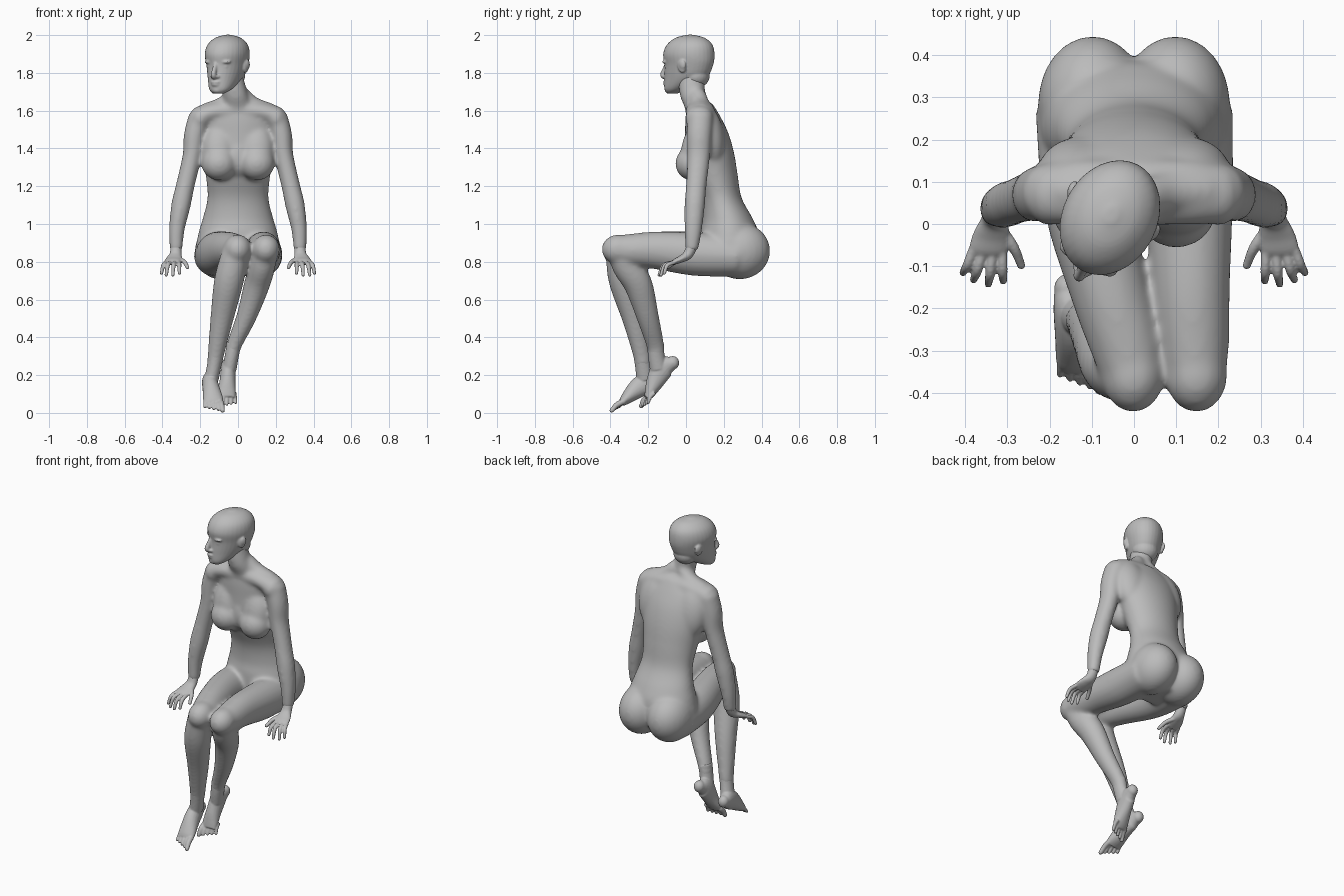
import bpy, bmesh, math
from mathutils import Vector, Matrix

skin = bpy.data.materials.new("plain_grey")
skin.diffuse_color = (0.5, 0.5, 0.5, 1)
X, Y, Z = Vector((1, 0, 0)), Vector((0, 1, 0)), Vector((0, 0, 1))


def spline(rings, steps=5):
    """Smooth curve through the rings (Catmull-Rom)."""
    p = [Vector(r) for r in rings]
    p = [p[0] * 2 - p[1]] + p + [p[-1] * 2 - p[-2]]
    out = []
    for i in range(1, len(p) - 2):
        a, b, c, d = p[i - 1:i + 3]
        for k in range(steps):
            t = k / steps
            out.append(0.5 * (2 * b + (c - a) * t + (2 * a - 5 * b + 4 * c - d) * t * t
                              + (3 * b - a - 3 * c + d) * t ** 3))
    return out + [p[-2]]


def loft(bm, rings, hint=X, level=False, sides=20):
    """Tube through rings (x, y, z, half width, half depth)."""
    rs = spline(rings)
    loops = []
    for i, r in enumerate(rs):
        c = Vector(r[:3])
        t = Vector(rs[min(i + 1, len(rs) - 1)][:3]) - Vector(rs[max(i - 1, 0)][:3])
        t = Z if level else t.normalized()
        u = (hint - t * hint.dot(t)).normalized()
        v = t.cross(u)
        loops.append([bm.verts.new(c + u * math.cos(a) * max(r[3], .004) + v * math.sin(a) * max(r[4], .004))
                      for a in (2 * math.pi * k / sides for k in range(sides))])
    for a, b in zip(loops, loops[1:]):
        for k in range(sides):
            n = (k + 1) % sides
            bm.faces.new((a[k], a[n], b[n], b[k]))
    bm.faces.new(loops[0][::-1])
    bm.faces.new(loops[-1])


def ball(bm, c, r, tilt=0):
    m = Matrix.Translation(c) @ Matrix.Rotation(tilt, 4, 'X') @ Matrix.Diagonal((*r, 1))
    bmesh.ops.create_uvsphere(bm, u_segments=24, v_segments=16, radius=1, matrix=m)


def finger(bm, a, b, c, r):
    """Bent digit with a rounded tip."""
    loft(bm, [(*a, r, r), (*b, r, r), (*c, r * .8, r * .8)], sides=10)
    ball(bm, c, (r * .8,) * 3)


def finish(bm, name, voxel, smooth):
    """Fuse the overlapping volumes into one smooth skin."""
    bmesh.ops.recalc_face_normals(bm, faces=bm.faces)
    me = bpy.data.meshes.new(name)
    bm.to_mesh(me)
    bm.free()
    ob = bpy.data.objects.new(name, me)
    bpy.context.collection.objects.link(ob)
    me.materials.append(skin)
    rm = ob.modifiers.new("fuse", 'REMESH')
    rm.mode, rm.voxel_size, rm.use_smooth_shade = 'VOXEL', voxel, True
    sm = ob.modifiers.new("soften", 'SMOOTH')
    sm.factor, sm.iterations = 0.5, smooth
    return ob


# Body: torso, neck, shoulders
body = bmesh.new()
loft(body, [(0, .22, .74, .13, .10), (0, .23, .85, .218, .15), (0, .23, .95, .21, .155),
            (0, .22, 1.03, .187, .133), (0, .185, 1.14, .162, .109), (0, .15, 1.26, .172, .124),
            (0, .125, 1.38, .192, .129), (0, .11, 1.48, .2, .115), (0, .092, 1.56, .2, .095),
            (0, .075, 1.635, .1, .068)], level=True, sides=32)
loft(body, [(0, .09, 1.52, .09, .07), (-.002, .065, 1.61, .08, .07), (-.013, .035, 1.68, .068, .068),
            (-.03, .03, 1.76, .064, .069), (-.04, .025, 1.82, .06, .06)], level=True)
loft(body, [(-.21, .07, 1.565, .07, .057), (-.12, .075, 1.595, .078, .054), (0, .075, 1.6, .078, .06),
            (.12, .075, 1.595, .078, .054), (.21, .07, 1.565, .07, .057)], hint=Y)
ball(body, (0, .06, 1.36), (.08, .078, .12))                          # breastbone
for s in (-1, 1):
    ball(body, (s * .098, .285, .857), (.13, .161, .15))             # buttock
    ball(body, (s * .1, .03, 1.32), (.094, .087, .09))               # breast
    ball(body, (s * .1, .045, 1.40), (.09, .07, .14), -.2)
    ball(body, (s * .12, .12, 1.47), (.11, .083, .17), .2)            # shoulder blade
    ball(body, (s * .2, .07, 1.56), (.057, .075, .064))               # shoulder cap
    loft(body, [(s * .17, .08, 1.59, .05, .05), (s * .08, .075, 1.63, .05, .045),
                (s * .02, .06, 1.69, .045, .04)], hint=Y)             # neck slope
    loft(body, [(s * .2, .075, 1.57, .062, .069), (s * .23, .07, 1.47, .057, .066),
                (s * .243, .067, 1.36, .051, .061), (s * .28, .054, 1.2, .05, .055),
                (s * .302, .046, 1.1, .052, .055), (s * .324, .038, .97, .042, .047),
                (s * .328, .03, .86, .034, .035)])                    # arm

# Legs: thighs, knees, shins
loft(body, [(.12, .27, .83, .115, .11), (.13, .05, .84, .105, .115), (.135, -.15, .86, .093, .101),
            (.143, -.29, .862, .083, .087), (.148, -.38, .866, .068, .072)])
loft(body, [(-.12, .27, .83, .115, .11), (-.11, .05, .845, .105, .115), (-.06, -.15, .86, .094, .101),
            (-.018, -.29, .862, .085, .087), (0, -.38, .866, .068, .072)])
loft(body, [(.148, -.36, .88, .066, .066), (.128, -.315, .78, .07, .077), (.1, -.253, .68, .069, .076),
            (.045, -.203, .51, .054, .06), (-.02, -.163, .36, .041, .048), (-.032, -.158, .30, .039, .045)])
loft(body, [(-.005, -.36, .88, .07, .066), (-.03, -.345, .78, .077, .077), (-.052, -.328, .68, .078, .076),
            (-.085, -.275, .5, .062, .064), (-.117, -.234, .31, .044, .048), (-.124, -.227, .25, .041, .046)])
for x in (.148, -.002):
    ball(body, (x, -.358, .866), (.074, .089, .079))
finish(body, "body", .009, 22)

# Head, modelled facing forward, then turned
head = bmesh.new()
loft(head, [(0, -.1, 1.69, .032, .024), (0, -.075, 1.715, .06, .064), (0, -.02, 1.775, .086, .118),
            (0, .0, 1.84, .102, .135), (0, 0, 1.90, .112, .142), (0, .005, 1.95, .1, .125),
            (0, .008, 1.985, .064, .082), (0, .008, 2.002, .014, .018)], level=True, sides=32)
ball(head, (0, .045, 1.785), (.075, .07, .065))                       # nape
loft(head, [(0, -.122, 1.86, .013, .014), (0, -.142, 1.82, .012, .015), (0, -.155, 1.788, .015, .016),
            (0, -.137, 1.774, .014, .012)], sides=12)                 # nose
ball(head, (0, -.156, 1.788), (.013, .014, .011))
ball(head, (0, -.134, 1.751), (.028, .016, .008))                     # lips
ball(head, (0, -.133, 1.737), (.024, .016, .008))
ball(head, (0, -.118, 1.71), (.03, .022, .02))                        # chin
for s in (-1, 1):
    ball(head, (s * .042, -.109, 1.858), (.036, .021, .011))          # brow
    ball(head, (s * .043, -.103, 1.834), (.019, .018, .01))           # eyelid
    ball(head, (s * .017, -.136, 1.78), (.01, .013, .009))            # nostril
    ball(head, (s * .103, .012, 1.835), (.012, .024, .036), .2)       # ear
    ball(head, (s * .112, .02, 1.845), (.009, .02, .025), .2)
bmesh.ops.transform(head, verts=head.verts, matrix=Matrix.Translation((-.057, .015, 0)) @ Matrix.Rotation(math.radians(-28), 4, 'Z'))
finish(head, "head", .005, 6)

# Hands: palm, four drooping fingers, thumb
tips = [(.31, -.135, .74), (.345, -.142, .73), (.38, -.132, .73), (.405, -.115, .74)]
for s, side in ((-1, "right"), (1, "left")):
    hand = bmesh.new()
    loft(hand, [(s * .328, .033, .885, .029, .029), (s * .33, .01, .838, .032, .026),
                (s * .337, -.025, .815, .043, .019), (s * .345, -.06, .8, .046, .015),
                (s * .347, -.075, .79, .04, .01)])
    for k, (x, y, z) in enumerate(tips):
        base = (s * (.312 + k * .023), -.06, .798)
        mid = (s * (x * .6 + base[0] * s * .4), y * .7 - .06 * .3, .782)
        finger(hand, base, mid, (s * x, y, z), .0115)
    finger(hand, (s * .315, -.01, .815), (s * .285, -.055, .8), (s * .267, -.098, .77), .0125)
    finish(hand, side + "_hand", .0045, 2)


# Feet pointing down, with ankle and five toes each
def foot(name, rings, ankle, base, tip, inner):
    bm = bmesh.new()
    loft(bm, rings)
    loft(bm, ankle)
    ball(bm, rings[0][:3], (.032, .034, .036))                        # heel
    for j in range(5):
        off = Vector((inner * (.039 - .0205 * j), .008 * j, .004 * j))
        a, b = Vector(base) + off * .95, Vector(tip) + off * 1.15
        r = .0155 if j == 0 else .011
        finger(bm, a, (a + b) / 2 + Vector((0, -.005, .005)), b, r)
    finish(bm, name, .0045, 5)


foot("right_foot", [(-.157, -.152, .168, .032, .034), (-.151, -.2, .162, .04, .057),
                    (-.143, -.255, .13, .045, .053), (-.132, -.318, .074, .053, .031),
                    (-.129, -.342, .05, .049, .018)],
     [(-.115, -.236, .32, .041, .045), (-.126, -.226, .25, .038, .044), (-.14, -.215, .18, .038, .047)],
     (-.13, -.328, .062), (-.126, -.393, .013), 1)
foot("left_foot", [(-.045, -.07, .265, .032, .034), (-.05, -.12, .24, .039, .059),
                   (-.055, -.16, .172, .042, .049), (-.06, -.19, .108, .048, .03),
                   (-.06, -.205, .08, .044, .018)],
     [(-.021, -.162, .37, .039, .045), (-.033, -.157, .30, .037, .044), (-.045, -.145, .235, .038, .047)],
     (-.06, -.196, .092), (-.062, -.237, .036), -1)
